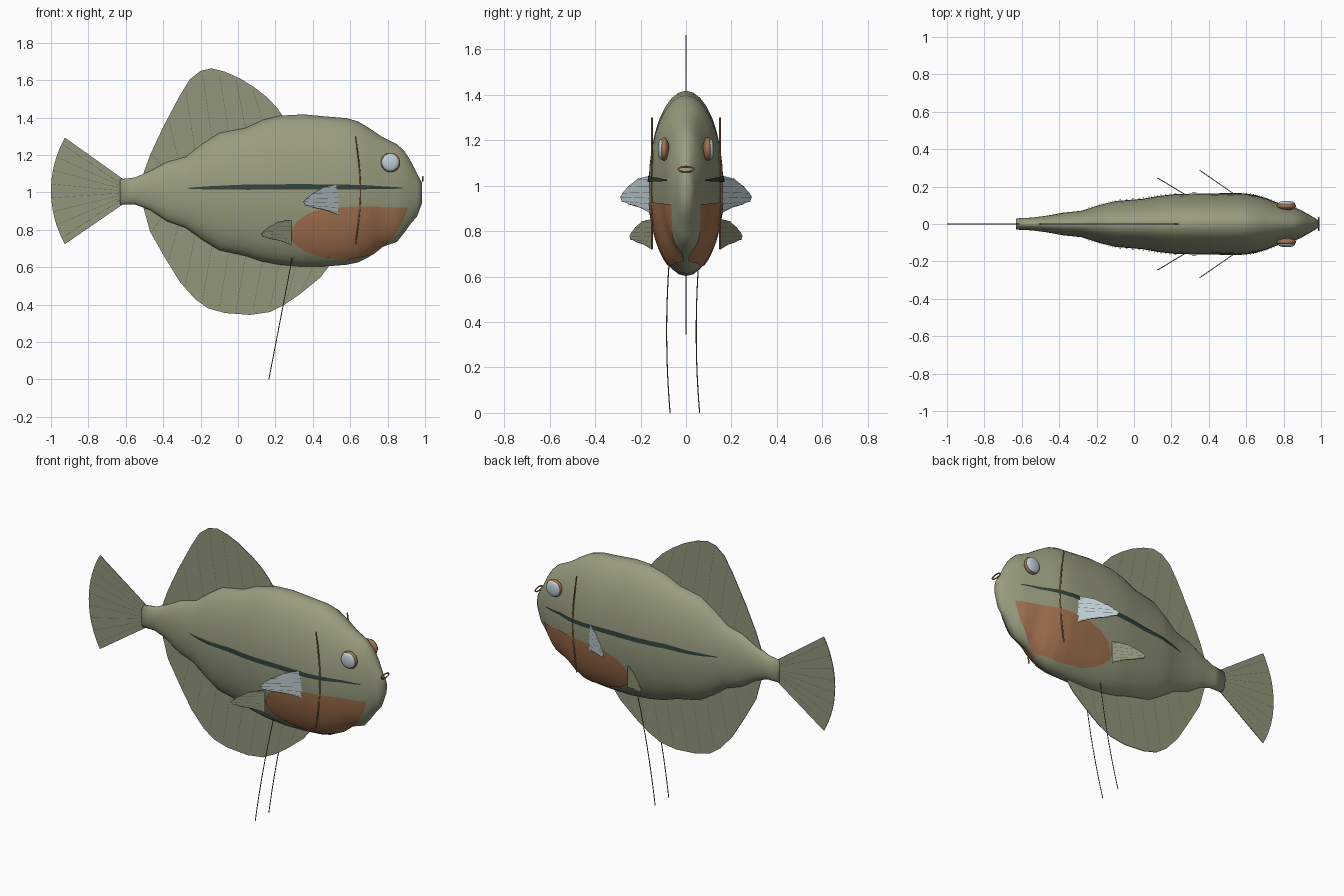
import bpy, bmesh, math
from mathutils import Vector

if "Cube" in bpy.data.objects:
    bpy.data.objects.remove(bpy.data.objects["Cube"])


def mat(name, c):
    m = bpy.data.materials.new(name)
    m.diffuse_color = (*c, 1)
    m.use_nodes = True
    m.node_tree.nodes["Principled BSDF"].inputs["Base Color"].default_value = m.diffuse_color
    return m


OLIVE = mat("olive skin", (.32, .335, .215))
FIN = mat("olive fin", (.29, .305, .2))
RUST = mat("rust belly", (.37, .17, .08))
DARK = mat("dark green stripe", (.032, .058, .045))
PALE = mat("pale blue", (.52, .62, .66))
RAY = mat("dark fin ray", (.12, .125, .08))


def add_mesh(name, verts, faces, m, smooth=False, thick=0):
    me = bpy.data.meshes.new(name)
    me.from_pydata([tuple(v) for v in verts], [], faces)
    bm = bmesh.new()
    bm.from_mesh(me)
    bmesh.ops.remove_doubles(bm, verts=bm.verts, dist=1e-5)
    bmesh.ops.recalc_face_normals(bm, faces=bm.faces)
    bm.to_mesh(me)
    bm.free()
    me.materials.append(m)
    ob = bpy.data.objects.new(name, me)
    bpy.context.collection.objects.link(ob)
    if smooth:
        me.shade_smooth()
    if thick:
        s = ob.modifiers.new("thickness", 'SOLIDIFY')
        s.thickness, s.offset = thick, 0
    return ob


def tube(name, paths, r, m, cyclic=False):
    cu = bpy.data.curves.new(name, 'CURVE')
    cu.dimensions, cu.bevel_depth, cu.bevel_resolution = '3D', r, 1
    cu.use_fill_caps = True
    for p in paths:
        sp = cu.splines.new('POLY')
        sp.points.add(len(p) - 1)
        for q, v in zip(sp.points, p):
            q.co = (*v, 1)
        sp.use_cyclic_u = cyclic
    tmp = bpy.data.objects.new(name + "_tmp", cu)
    bpy.context.collection.objects.link(tmp)
    me = bpy.data.meshes.new_from_object(tmp.evaluated_get(bpy.context.evaluated_depsgraph_get()))
    bpy.data.objects.remove(tmp)
    me.materials.clear()
    me.materials.append(m)
    ob = bpy.data.objects.new(name, me)
    bpy.context.collection.objects.link(ob)
    me.shade_smooth()


def lerp_table(tab, x):
    x = min(max(x, tab[0][0]), tab[-1][0])
    for a, b in zip(tab, tab[1:]):
        if x <= b[0]:
            t = (x - a[0]) / (b[0] - a[0])
            return [p + (q - p) * t for p, q in zip(a[1:], b[1:])]


# Body: elliptical rings (x, top, bottom, half width)
BODY = [(-.63, 1.07, .935, .03), (-.55, 1.08, .935, .034), (-.47, 1.115, .905, .044),
        (-.38, 1.163, .845, .06), (-.28, 1.19, .81, .071), (-.19, 1.26, .745, .1),
        (-.1, 1.318, .69, .123), (.04, 1.345, .66, .134), (.13, 1.387, .63, .15),
        (.22, 1.41, .613, .16), (.35, 1.417, .602, .163), (.48, 1.405, .605, .164),
        (.58, 1.397, .613, .163), (.64, 1.38, .625, .155), (.7, 1.345, .655, .139),
        (.77, 1.297, .708, .112), (.85, 1.258, .735, .092), (.89, 1.22, .785, .076),
        (.925, 1.165, .835, .056), (.957, 1.1, .87, .038), (.985, 1.05, .945, .02)]
N = 32
verts = [(x, w * math.sin(a), (t + b) / 2 + (t - b) / 2 * math.cos(a))
         for x, t, b, w in BODY for a in [2 * math.pi * i / N for i in range(N)]]
faces = [(k * N + i, k * N + (i + 1) % N, (k + 1) * N + (i + 1) % N, (k + 1) * N + i)
         for k in range(len(BODY) - 1) for i in range(N)]
faces += [tuple(range(N)), tuple(range(len(verts) - N, len(verts)))]
add_mesh("body", verts, faces, OLIVE, smooth=True)


def on_body(x, z, side, off=.005):
    t, b, w = lerp_table(BODY, x)
    c, h = (t + b) / 2, (t - b) / 2
    u = max(-.999, min(.999, (z - c) / h))
    y = w * math.sqrt(1 - u * u)
    n = Vector((0, y / w ** 2, (z - c) / h ** 2)).normalized() * off
    return (x, side * (y + n.y), z + n.z)


def patch(name, tab, side, m, nx, nz):
    # thin painted plate hugging the body between two z curves
    xs = [tab[0][0] + (tab[-1][0] - tab[0][0]) * i / nx for i in range(nx + 1)]
    vs = []
    for x in xs:
        hi, lo = lerp_table(tab, x)
        vs += [on_body(x, lo + (hi - lo) * j / nz, side) for j in range(nz + 1)]
    r = nz + 1
    fs = [(i * r + j, (i + 1) * r + j, (i + 1) * r + j + 1, i * r + j + 1)
          for i in range(nx) for j in range(nz)]
    add_mesh(name, vs, fs, m, smooth=True)


BELLY = [(.28, .78, .75), (.31, .84, .72), (.37, .885, .68), (.45, .913, .655), (.6, .925, .645),
         (.72, .925, .67), (.8, .922, .735), (.85, .92, .79), (.88, .92, .84), (.905, .92, .91)]
STRIPE = [(-.27, 1.024, 1.02), (-.15, 1.033, 1.015), (.05, 1.042, 1.014), (.35, 1.044, 1.015),
          (.65, 1.04, 1.016), (.88, 1.026, 1.02)]


def spread(d, base, tip):
    # d: 0 at the root, 1 at the fin tip
    return base[0] + (tip[0] - base[0]) * d, base[1] + (tip[1] - base[1]) * d


# Outline of paired fins: (distance along fin, height from -1 to 1)
FAN = [(0, 1), (.22, .97), (.45, .85), (.75, .45), (.93, .1), (1, -.1), (.95, -.32),
       (.75, -.45), (.5, -.55), (0, -1)]


def paired_fin(name, side, base, tip, zc, hz, m):
    def pt(d, v, off=0):
        x, y = spread(d, base, tip)
        return (x, side * (y + off), zc + hz * v)
    add_mesh(name, [pt(*p) for p in FAN], [tuple(range(len(FAN)))], m, thick=.004)
    tube(name + "_rays", [[pt(.05, .8 * (1 - 2 * i / 5)), pt(*FAN[k])]
                          for i, k in enumerate((2, 3, 4, 5, 6, 7))], .0025, RAY)


def ellipsoid(name, loc, scale, m):
    bm = bmesh.new()
    bmesh.ops.create_uvsphere(bm, u_segments=24, v_segments=16, radius=1)
    vs = [(loc[0] + v.co.x * scale[0], loc[1] + v.co.y * scale[1], loc[2] + v.co.z * scale[2])
          for v in bm.verts]
    fs = [tuple(v.index for v in f.verts) for f in bm.faces]
    bm.free()
    add_mesh(name, vs, fs, m, smooth=True)


for side, tag in ((-1, "right"), (1, "left")):
    patch(tag + "_belly_patch", BELLY, side, RUST, 40, 16)
    patch(tag + "_side_stripe", STRIPE, side, DARK, 50, 2)
    paired_fin(tag + "_pectoral_fin", side, (.55, .15), (.35, .288), .958, .083, PALE)
    paired_fin(tag + "_belly_fin", side, (.285, .15), (.125, .247), .785, .066, FIN)
    # Eye: rust socket with a pale lens outside
    ellipsoid(tag + "_eye_ring", (.815, side * .096, 1.16), (.052, .022, .052), RUST)
    ellipsoid(tag + "_eye", (.815, side * .109, 1.16), (.046, .015, .046), PALE)
    # Gill line: flat arc
    tube(tag + "_gill_line", [[(.628 + .027 * math.cos(v * math.pi / 2), side * .15, 1.01 + .29 * v)
                               for v in [i / 8 - 1 for i in range(17)]]], .004, RUST)
    # Trailing filament
    y0 = side * .065 - .01
    tube(tag + "_filament", [[(.29 - .125 * t, y0 + .005 * t - .05 * t * (1 - t), .65 - .65 * t)
                              for t in [i / 12 for i in range(13)]]], .0025, RAY)

# Mouth ring
tube("mouth", [[(.988, .034 * math.cos(a), 1.072 + .012 * math.sin(a))
                for a in [2 * math.pi * i / 24 for i in range(24)]]], .004, RUST, cyclic=True)

# Dorsal and anal fins in the middle plane (x, z)
DORSAL = [(-.51, 1.09), (-.47, 1.2), (-.4, 1.35), (-.31, 1.52), (-.257, 1.605), (-.2, 1.65),
          (-.14, 1.663), (-.07, 1.645), (.01, 1.61), (.09, 1.56), (.16, 1.505), (.21, 1.45),
          (.245, 1.4)]
ANAL = [(-.51, .935), (-.47, .79), (-.39, .65), (-.31, .52), (-.23, .43), (-.16, .38),
        (-.07, .355), (.065, .345), (.17, .36), (.25, .4), (.33, .455), (.44, .545), (.49, .61)]
for name, line, col, sgn in (("dorsal_fin", DORSAL, 0, 1), ("anal_fin", ANAL, 1, -1)):
    inner = [(x, lerp_table(BODY, x)[col] - sgn * .03) for x, z in reversed(line)]
    n = len(line)
    add_mesh(name, [(x, 0, z) for x, z in line + inner[::-1]],
             [(i, i + 1, n + i + 1, n + i) for i in range(n - 1)], FIN, thick=.004)
    rays = []
    x = line[0][0] + .1
    while x < line[-1][0] - .03:
        xt = x - .05
        rays.append([(x, 0, lerp_table(BODY, x)[col]), (xt, 0, lerp_table(line, xt)[0] - sgn * .02)])
        x += .09
    tube(name + "_rays", rays, .0025, RAY)

# Tail fan
R, C = .58, -.42
arc = [(C - R * math.cos(a), 0, 1.008 + R * math.sin(a))
       for a in [math.radians(29.4 * (1 - i / 8)) for i in range(17)]]
root = [(-.61, 0, .94), (-.61, 0, 1.068)]
add_mesh("tail_fin", arc + root, [tuple(range(19))], FIN, thick=.004)
tube("tail_fin_rays", [[(-.63, 0, 1.003 + .05 * (1 - i / 8)), arc[i]]
                       for i in range(1, 16, 2)], .0025, RAY)
